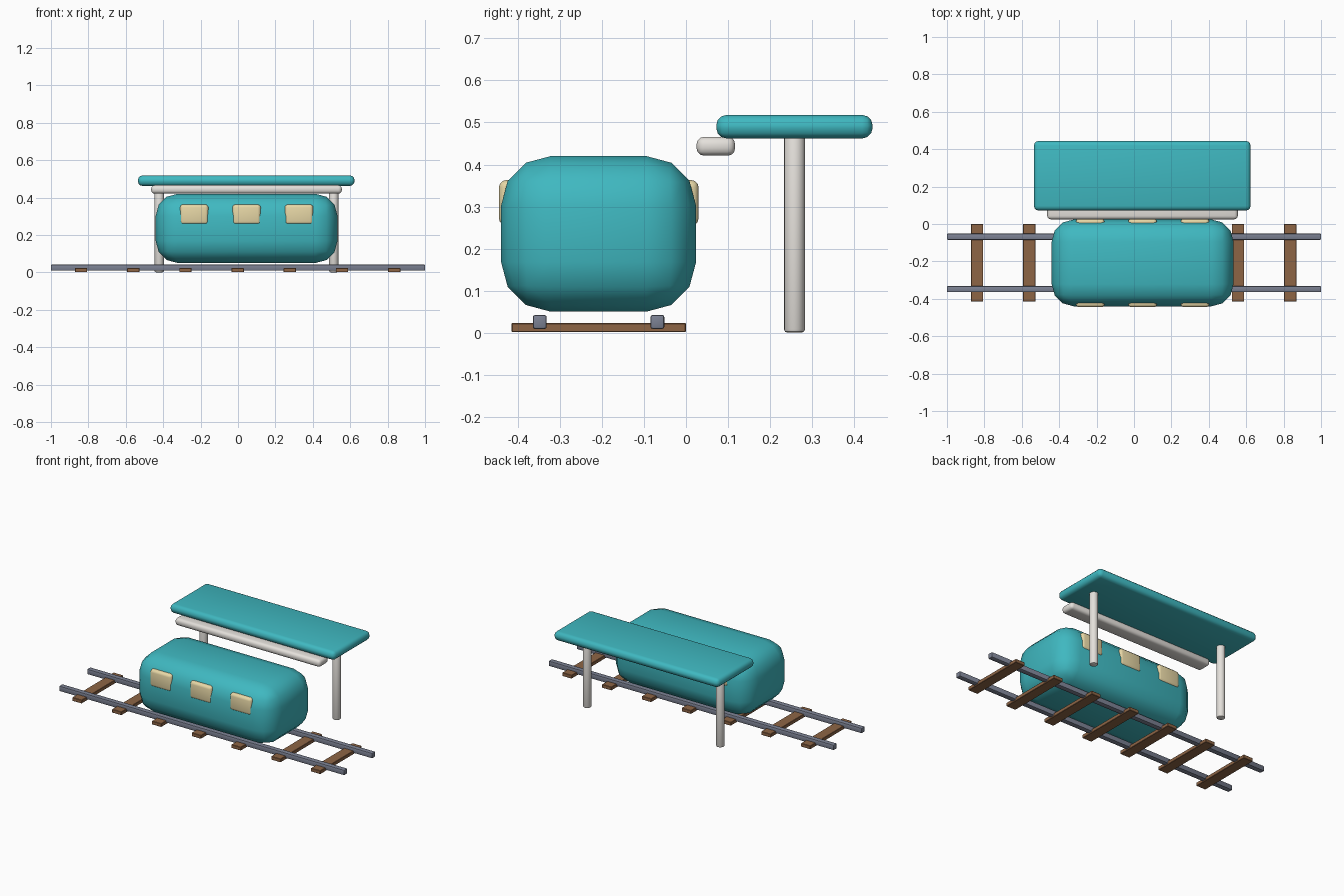
import bpy
import math

if "Cube" in bpy.data.objects:
    bpy.data.objects.remove(bpy.data.objects["Cube"])

def material(name, color):
    m = bpy.data.materials.new(name)
    m.diffuse_color = (*color, 1)
    m.use_nodes = True
    m.node_tree.nodes["Principled BSDF"].inputs["Base Color"].default_value = m.diffuse_color
    return m

TEAL = material("teal", (0.05, 0.48, 0.53))
CREAM = material("cream", (0.80, 0.68, 0.38))
WOOD = material("wood", (0.27, 0.13, 0.06))
STEEL = material("steel", (0.20, 0.22, 0.29))
WHITE = material("off_white", (0.78, 0.75, 0.71))

def finish(ob, name, mat, bevel, segments):
    ob.name = name
    ob.data.materials.append(mat)
    bpy.ops.object.transform_apply(location=False, rotation=False, scale=True)
    mod = ob.modifiers.new("rounding", 'BEVEL')
    mod.width = bevel
    mod.segments = segments
    mod.limit_method = 'ANGLE'
    mod.angle_limit = math.radians(40)
    bpy.ops.object.modifier_apply(modifier=mod.name)
    bpy.ops.object.shade_smooth_by_angle(angle=math.radians(35))

def box(name, lo, hi, mat, bevel, segments=3):
    bpy.ops.mesh.primitive_cube_add(size=1, location=[(a + b) / 2 for a, b in zip(lo, hi)])
    ob = bpy.context.object
    ob.scale = [b - a for a, b in zip(lo, hi)]
    finish(ob, name, mat, bevel, segments)

# Track: sleepers and rails
for i in range(7):
    x = (i - 3) * 0.279 - 0.002
    box(f"sleeper_{i + 1}", (x - 0.033, -0.415, 0.001), (x + 0.033, 0.0, 0.023), WOOD, 0.002, 1)
for side, y in (("front", -0.348), ("back", -0.068)):
    box(f"{side}_rail", (-1, y - 0.0165, 0.009), (1, y + 0.0165, 0.042), STEEL, 0.005, 2)

# Carriage body with windows on both sides
box("carriage_body", (-0.44, -0.44, 0.05), (0.532, 0.024, 0.42), TEAL, 0.118)
for side, y0, y1 in (("front", -0.445, -0.395), ("back", -0.02, 0.03)):
    for i in range(3):
        x = 0.046 + (i - 1) * 0.28
        box(f"{side}_window_{i + 1}", (x - 0.076, y0, 0.255), (x + 0.076, y1, 0.363), CREAM, 0.017)

# Platform shelter: roof, front beam and two posts
box("shelter_roof", (-0.535, 0.072, 0.462), (0.623, 0.444, 0.518), TEAL, 0.025)
box("shelter_beam", (-0.464, 0.025, 0.421), (0.555, 0.117, 0.466), WHITE, 0.018)
for side, x in (("left", -0.421), ("right", 0.512)):
    bpy.ops.mesh.primitive_cylinder_add(vertices=16, radius=0.025, depth=0.48, location=(x, 0.258, 0.24))
    finish(bpy.context.object, f"{side}_post", WHITE, 0.008, 2)
